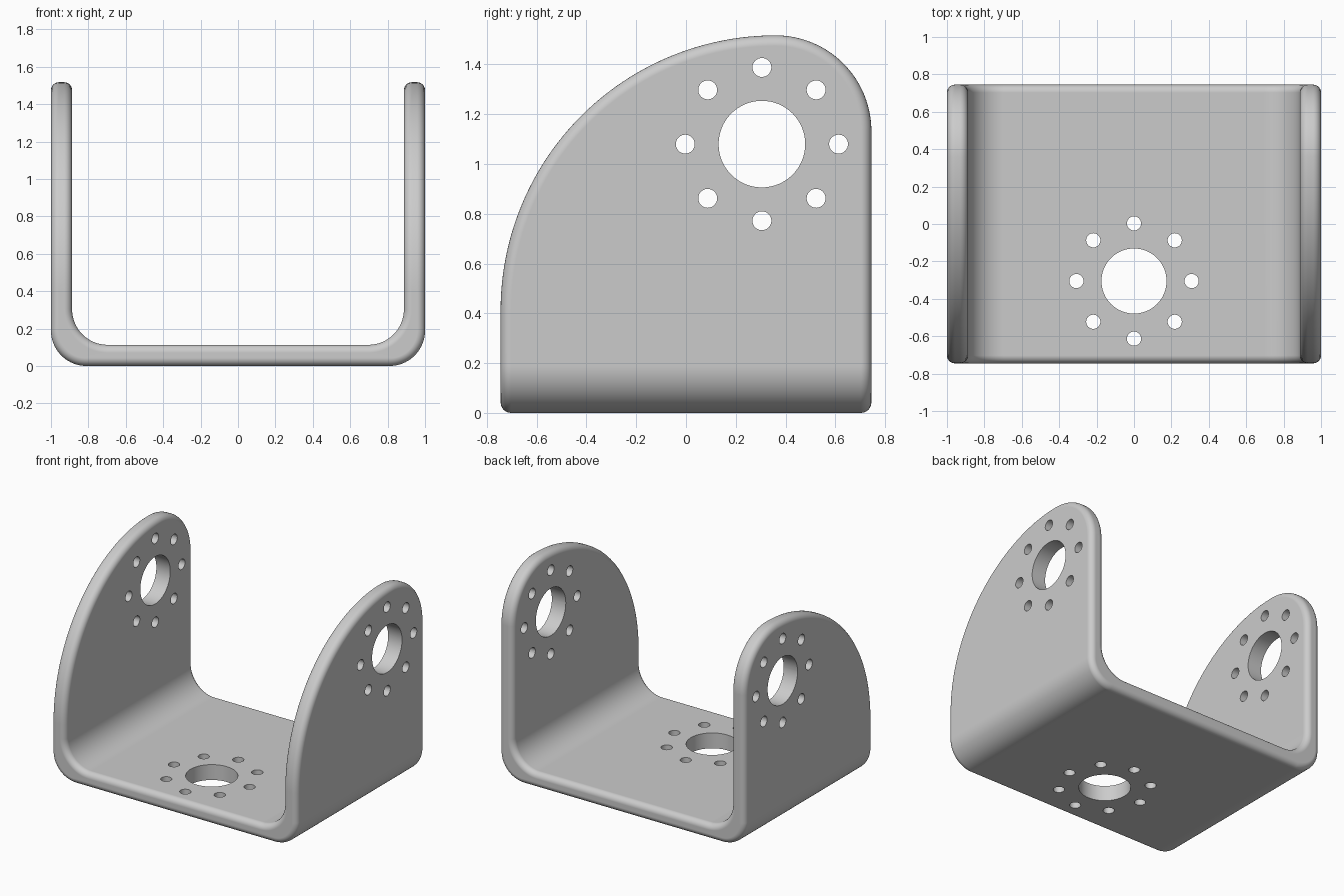
import bpy
import bmesh
from math import cos, sin, pi, radians
from mathutils import Matrix, Vector

if "Cube" in bpy.data.objects:
    bpy.data.objects.remove(bpy.data.objects["Cube"], do_unlink=True)

HALF_X, HALF_Y, HEIGHT = 1.0, 0.745, 1.517
THICK, CORNER, EDGE = 0.113, 0.19, 0.042

grey = bpy.data.materials.new("light grey metal")
grey.use_nodes = True
grey.diffuse_color = (0.6, 0.6, 0.6, 1)
grey.node_tree.nodes["Principled BSDF"].inputs["Base Color"].default_value = (0.6, 0.6, 0.6, 1)


def arc(cu, cv, r, start, end, steps=24):
    angles = [radians(start + (end - start) * i / steps) for i in range(steps + 1)]
    return [(cu + r * cos(a), cv + r * sin(a)) for a in angles]


def finish(name, bm):
    bmesh.ops.recalc_face_normals(bm, faces=bm.faces)
    mesh = bpy.data.meshes.new(name)
    bm.to_mesh(mesh)
    bm.free()
    mesh.materials.append(grey)
    obj = bpy.data.objects.new(name, mesh)
    bpy.context.collection.objects.link(obj)
    return obj


def extrude(name, points, place, sweep):
    """Fill an outline, placed in space by a function, and sweep it."""
    bm = bmesh.new()
    face = bm.faces.new([bm.verts.new(place(u, v)) for u, v in points])
    result = bmesh.ops.extrude_face_region(bm, geom=[face])
    moved = [g for g in result["geom"] if isinstance(g, bmesh.types.BMVert)]
    bmesh.ops.translate(bm, verts=moved, vec=sweep)
    return finish(name, bm)


def hole_pattern(name, centre, rotation, depth):
    """One large bore ringed by eight screw holes."""
    bm = bmesh.new()
    holes = [(0, 0, 0.174)]
    holes += [(0.308 * cos(i * pi / 4), 0.308 * sin(i * pi / 4), 0.038) for i in range(8)]
    for u, v, r in holes:
        bmesh.ops.create_cone(bm, cap_ends=True, segments=64 if r > 0.1 else 32,
                              radius1=r, radius2=r, depth=depth,
                              matrix=Matrix.Translation(centre) @ rotation
                              @ Matrix.Translation((u, v, 0)))
    return finish(name, bm)


def apply(obj, modifier):
    bpy.context.view_layer.objects.active = obj
    bpy.ops.object.modifier_apply(modifier=modifier.name)


def boolean(obj, cutter, operation):
    mod = obj.modifiers.new("cut", "BOOLEAN")
    mod.operation, mod.object, mod.solver = operation, cutter, "EXACT"
    apply(obj, mod)
    bpy.data.objects.remove(cutter, do_unlink=True)


# U-shaped channel with rounded inside and outside corners
inner, top = HALF_X - THICK, HEIGHT + 0.2
outer_half = [(HALF_X, top)] + arc(HALF_X - CORNER, CORNER, CORNER, 0, -90)
inner_half = arc(inner - CORNER, THICK + CORNER, CORNER, -90, 0) + [(inner, top)]


def mirrored(points):
    return [(-x, z) for x, z in reversed(points)]


channel = outer_half + mirrored(outer_half) + mirrored(inner_half) + inner_half
bracket = extrude("bracket", channel, lambda x, z: (x, -1, z), Vector((0, 2, 0)))

# Side outline: wide curve at the front, tight curve at the back
peak_y, front_r = 0.36, HALF_Y + 0.36
back_r = HALF_Y - peak_y
side = [(-HALF_Y, -0.2), (HALF_Y, -0.2)]
side += arc(peak_y, HEIGHT - back_r, back_r, 0, 90, 32)
side += arc(peak_y, HEIGHT - front_r, front_r, 90, 180, 48)[1:]
outline = extrude("side_outline", side, lambda y, z: (-2, y, z), Vector((4, 0, 0)))
boolean(bracket, outline, "INTERSECT")

# Rounded rims
bevel = bracket.modifiers.new("rim", "BEVEL")
bevel.width, bevel.segments = EDGE, 6
bevel.limit_method, bevel.angle_limit = "ANGLE", radians(40)
bevel.use_clamp_overlap = False
apply(bracket, bevel)

# Holes through both walls and the floor
wall_holes = hole_pattern("wall_holes", (0, 0.305, 1.08), Matrix.Rotation(pi / 2, 4, "Y"), 3)
boolean(bracket, wall_holes, "DIFFERENCE")
floor_holes = hole_pattern("floor_holes", (0, -0.305, 0), Matrix.Identity(4), 0.6)
boolean(bracket, floor_holes, "DIFFERENCE")

# Smooth curves, crisp hole edges
bpy.ops.object.select_all(action="DESELECT")
bracket.select_set(True)
bpy.context.view_layer.objects.active = bracket
bpy.ops.object.shade_smooth_by_angle(angle=radians(35))
normals = bracket.modifiers.new("flat walls", "WEIGHTED_NORMAL")
normals.keep_sharp = True
